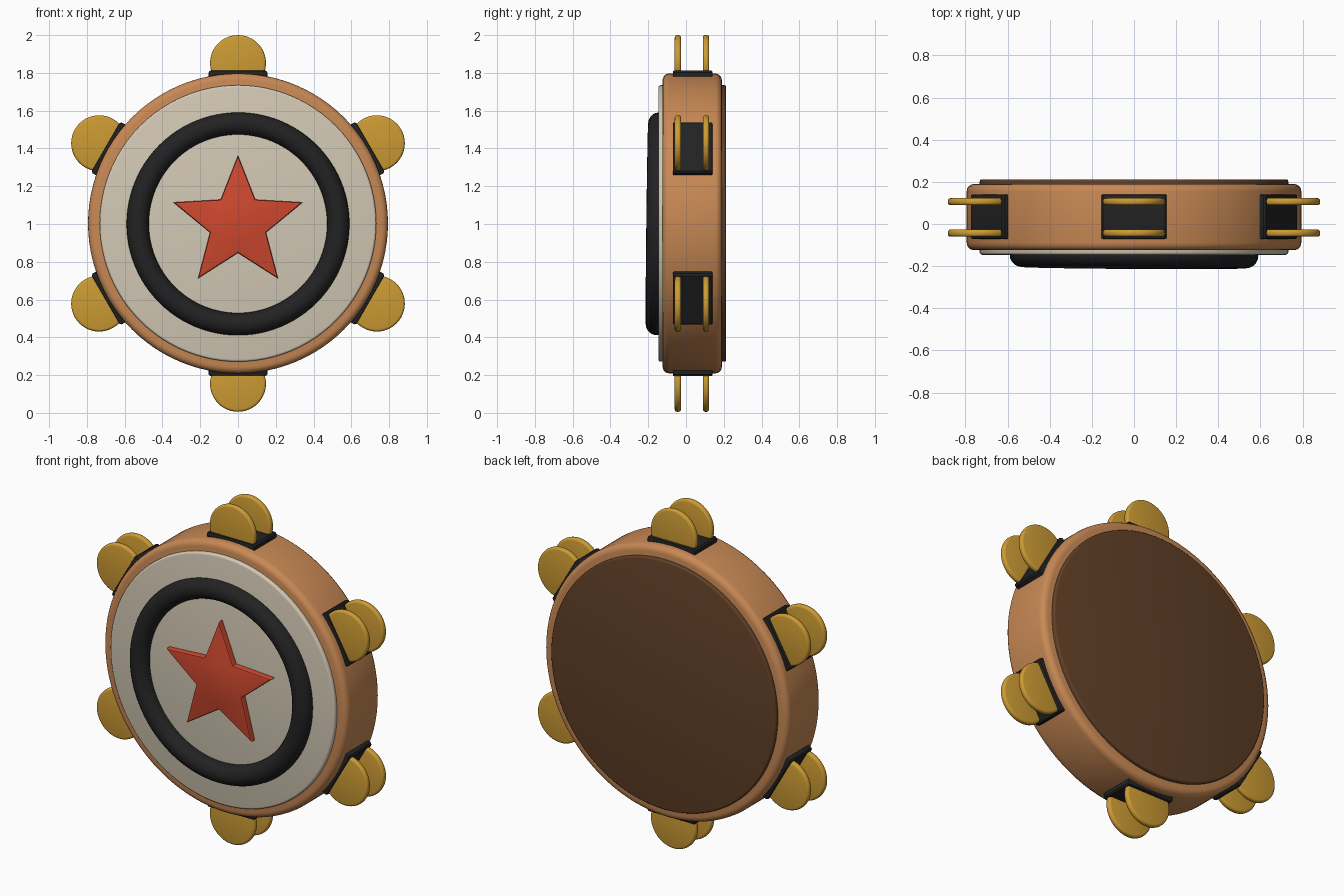
import bpy
import bmesh
from math import sin, cos, pi, radians
from mathutils import Matrix, Vector

if "Cube" in bpy.data.objects:
    bpy.data.objects.remove(bpy.data.objects["Cube"], do_unlink=True)

CENTRE = Vector((0, 0, 1.003))


def material(name, rgb):
    m = bpy.data.materials.new(name)
    m.use_nodes = True
    m.diffuse_color = (*rgb, 1)
    m.node_tree.nodes["Principled BSDF"].inputs["Base Color"].default_value = (*rgb, 1)
    return m


wood = material("orange wood", (0.58, 0.25, 0.09))
cream = material("cream skin", (0.65, 0.58, 0.46))
black = material("black rubber", (0.016, 0.016, 0.017))
gold = material("gold brass", (0.61, 0.33, 0.034))
red = material("red paint", (0.62, 0.064, 0.027))
brown = material("dark brown back", (0.12, 0.051, 0.02))


def finish(obj, mat):
    obj.data.materials.append(mat)
    bpy.ops.object.select_all(action='DESELECT')
    obj.select_set(True)
    bpy.context.view_layer.objects.active = obj
    bpy.ops.object.shade_smooth_by_angle(angle=radians(32))
    return obj


def prism(name, outline, y0, y1, bevel, mat, segments=4, angle=0):
    """Extrude an xz outline from y0 to y1, round its rims and spin it about the drum axis."""
    bm = bmesh.new()
    face = bm.faces.new([bm.verts.new((x, y0, z)) for x, z in outline])
    new = bmesh.ops.extrude_face_region(bm, geom=[face])["geom"]
    bmesh.ops.translate(bm, vec=(0, y1 - y0, 0),
                        verts=[g for g in new if isinstance(g, bmesh.types.BMVert)])
    bmesh.ops.recalc_face_normals(bm, faces=bm.faces)
    rims = [e for e in bm.edges if abs(e.verts[0].co.y - e.verts[1].co.y) < 1e-5]
    bmesh.ops.bevel(bm, geom=rims, offset=bevel, segments=segments,
                    profile=0.5, affect='EDGES')
    bm.transform(Matrix.Translation(CENTRE) @ Matrix.Rotation(angle, 4, 'Y'))
    mesh = bpy.data.meshes.new(name)
    bm.to_mesh(mesh)
    bm.free()
    obj = bpy.data.objects.new(name, mesh)
    bpy.context.collection.objects.link(obj)
    return finish(obj, mat)


def circle(radius, n, z=0):
    return [(radius * cos(2 * pi * i / n), z + radius * sin(2 * pi * i / n)) for i in range(n)]


# Drum body with front skin and back panel
prism("wooden_frame", circle(0.794, 96), -0.124, 0.190, 0.035, wood)
prism("front_skin", circle(0.732, 96), -0.146, -0.05, 0.012, cream, 3)
prism("back_panel", circle(0.732, 96), 0.05, 0.212, 0.010, brown, 3)

# Rubber ring, tipped very slightly
bpy.ops.mesh.primitive_torus_add(major_radius=0.531, minor_radius=0.059,
                                 major_segments=96, minor_segments=20)
ring = bpy.context.object
ring.name = "rubber_ring"
ring.data.transform(Matrix.Translation((0, -0.148, 1.001))
                    @ Matrix.Rotation(-0.006, 4, 'Z')
                    @ Matrix.Rotation(pi / 2 - 0.012, 4, 'X'))
finish(ring, black)

# Raised star
star = []
for i in range(10):
    r = 0.156 if i % 2 else 0.36
    a = pi / 2 + i * pi / 5
    star.append((r * cos(a), r * sin(a)))
prism("star", star, -0.182, -0.12, 0.010, red, 2)

# Six brackets, each with a pair of jingles
bracket = [(-0.155, 0.765), (0.155, 0.765), (0.155, 0.800), (0.147, 0.809),
           (-0.147, 0.809), (-0.155, 0.800)]
for k in range(6):
    turn = k * pi / 3
    prism(f"bracket_{k + 1}", bracket, -0.070, 0.140, 0.007, black, 2, turn)
    for side, y in (("front", -0.043), ("back", 0.106)):
        prism(f"jingle_{side}_{k + 1}", circle(0.148, 48, 0.849),
              y - 0.017, y + 0.017, 0.013, gold, 3, turn)
